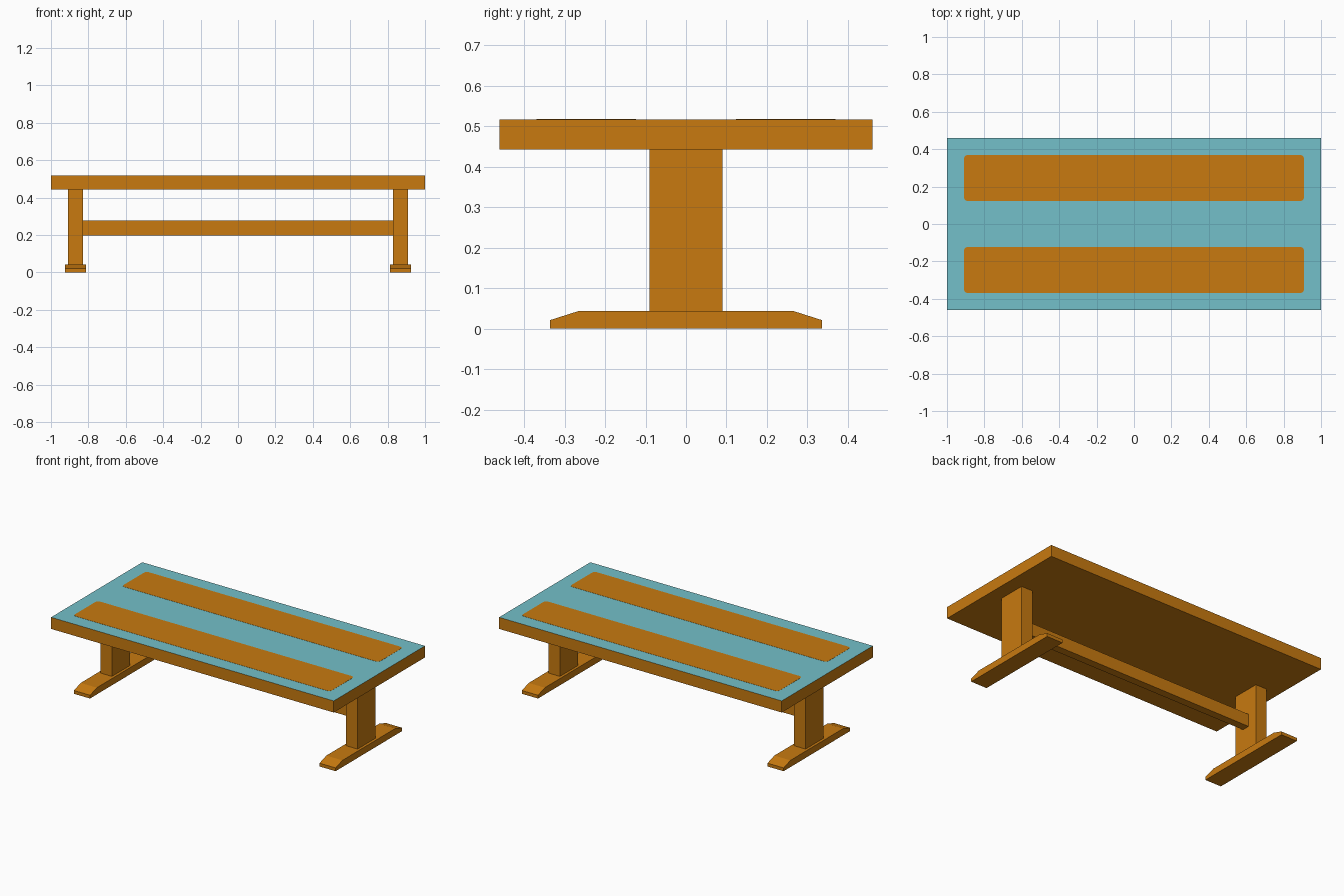
import bpy, bmesh, math

if "Cube" in bpy.data.objects:
    bpy.data.objects.remove(bpy.data.objects["Cube"])


def material(name, rgb):
    m = bpy.data.materials.new(name)
    m.diffuse_color = (*rgb, 1)
    m.use_nodes = True
    m.node_tree.nodes["Principled BSDF"].inputs["Base Color"].default_value = m.diffuse_color
    return m


wood = material("orange_wood", (0.58, 0.195, 0.005))
teal = material("teal_paint", (0.175, 0.53, 0.585))


def prism(name, profile, place, depth, mats=(wood,)):
    """Extrude a 2D profile; place(a, b) gives its 3D points, depth the sweep."""
    bm = bmesh.new()
    face = bm.faces.new([bm.verts.new(place(a, b)) for a, b in profile])
    swept = bmesh.ops.extrude_face_region(bm, geom=[face])["geom"]
    bmesh.ops.translate(bm, vec=depth,
                        verts=[v for v in swept if isinstance(v, bmesh.types.BMVert)])
    bmesh.ops.recalc_face_normals(bm, faces=bm.faces)
    mesh = bpy.data.meshes.new(name)
    for m in mats:
        mesh.materials.append(m)
    if len(mats) > 1:  # second colour on the upward face
        for f in bm.faces:
            f.material_index = int(f.normal.z > 0.9)
    bm.to_mesh(mesh)
    bm.free()
    obj = bpy.data.objects.new(name, mesh)
    bpy.context.collection.objects.link(obj)
    return obj


def box(name, x0, x1, y0, y1, z0, z1, mats=(wood,)):
    return prism(name, [(x0, y0), (x1, y0), (x1, y1), (x0, y1)],
                 lambda a, b: (a, b, z0), (0, 0, z1 - z0), mats)


def rounded_rect(x0, x1, y0, y1, r, steps=4):
    corners = [(x1 - r, y1 - r), (x0 + r, y1 - r), (x0 + r, y0 + r), (x1 - r, y0 + r)]
    return [(cx + r * math.cos(t), cy + r * math.sin(t))
            for q, (cx, cy) in enumerate(corners)
            for t in [(q + i / steps) * math.pi / 2 for i in range(steps + 1)]]


# Table top: wooden slab with a painted upper face
TOP = 0.517
box("table_top", -1, 1, -0.461, 0.461, 0.443, TOP, (wood, teal))

# Two bare wood strips with rounded corners on the painted face
for label, y0, y1 in (("front", -0.369, -0.123), ("back", 0.123, 0.369)):
    prism(label + "_wood_strip", rounded_rect(-0.909, 0.909, y0, y1, 0.02),
          lambda a, b: (a, b, TOP - 0.001), (0, 0, 0.002))

# Legs and chamfered feet on both ends
foot = [(-0.336, 0), (0.336, 0), (0.336, 0.021), (0.267, 0.043),
        (-0.267, 0.043), (-0.336, 0.021)]
for label, s in (("left", -1), ("right", 1)):
    xa, xb = sorted((s * 0.829, s * 0.909))
    box(label + "_leg", xa, xb, -0.09, 0.09, 0.043, 0.443)
    prism(label + "_foot", foot, lambda a, b: (s * 0.869 - 0.057, a, b), (0.114, 0, 0))

# Stretcher beam joining the legs
box("stretcher", -0.829, 0.829, -0.025, 0.025, 0.198, 0.278)
